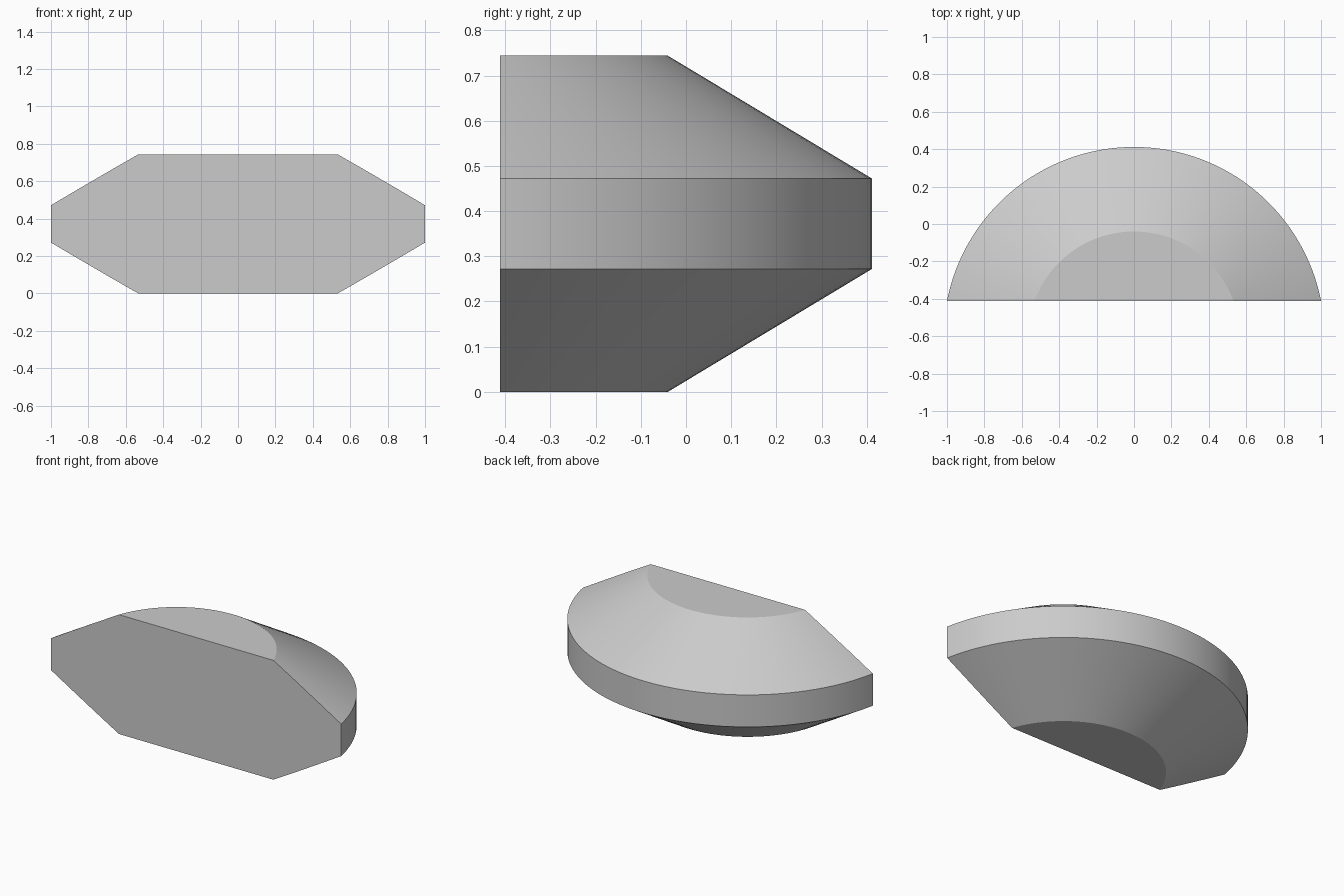
import bpy, bmesh, math

cube = bpy.data.objects.get("Cube")
if cube:
    bpy.data.objects.remove(cube, do_unlink=True)

SEGMENTS = 128
CENTRE_Y = -0.607
CUT_Y = -0.412
# Radius and height of each ring, from the base up
PROFILE = [(0.567, 0), (1.019, 0.272), (1.019, 0.472), (0.567, 0.744)]

grey = bpy.data.materials.new("light_grey")
grey.use_nodes = True
colour = (0.6, 0.6, 0.6, 1)
grey.diffuse_color = colour
grey.node_tree.nodes["Principled BSDF"].inputs["Base Color"].default_value = colour

# Full bevelled disc, as stacked rings with flat caps
bm = bmesh.new()
rings = []
for r, z in PROFILE:
    angles = [2 * math.pi * (i + 0.5) / SEGMENTS for i in range(SEGMENTS)]
    rings.append([bm.verts.new((r * math.sin(a), CENTRE_Y + r * math.cos(a), z))
                  for a in angles])
for low, high in zip(rings, rings[1:]):
    for i in range(SEGMENTS):
        j = (i + 1) % SEGMENTS
        bm.faces.new((low[i], low[j], high[j], high[i]))
bm.faces.new(rings[0])
bm.faces.new(rings[-1])

# Slice off the front and close the flat face
cut = bmesh.ops.bisect_plane(bm, geom=bm.verts[:] + bm.edges[:] + bm.faces[:],
                             plane_co=(0, CUT_Y, 0), plane_no=(0, -1, 0),
                             clear_outer=True)
rim = [e for e in cut["geom_cut"] if isinstance(e, bmesh.types.BMEdge)]
bmesh.ops.contextual_create(bm, geom=rim)
bmesh.ops.recalc_face_normals(bm, faces=bm.faces[:])

mesh = bpy.data.meshes.new("bevelled_half_disc")
bm.to_mesh(mesh)
bm.free()
mesh.materials.append(grey)
body = bpy.data.objects.new("bevelled_half_disc", mesh)
bpy.context.collection.objects.link(body)

# Smooth round walls with crisp rims
bpy.ops.object.select_all(action='DESELECT')
body.select_set(True)
bpy.context.view_layer.objects.active = body
bpy.ops.object.shade_smooth_by_angle(angle=math.radians(25))
